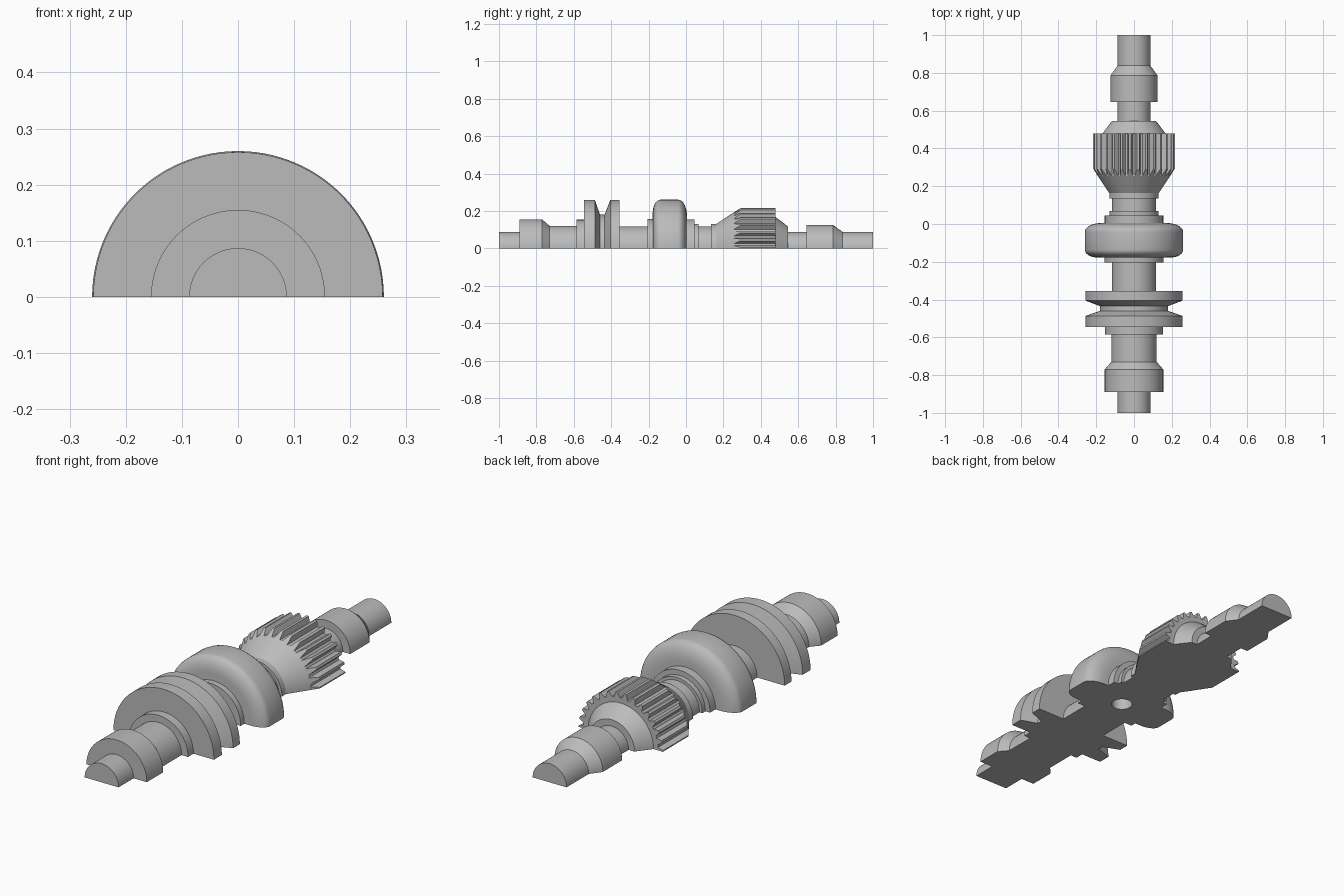
import bpy, bmesh
from math import pi, sin, cos
from mathutils import Vector

cube = bpy.data.objects.get("Cube")
if cube:
    bpy.data.objects.remove(cube, do_unlink=True)

steel = bpy.data.materials.new("grey_steel")
steel.use_nodes = True
GREY = (0.5, 0.5, 0.5, 1)
steel.diffuse_color = GREY
steel.node_tree.nodes["Principled BSDF"].inputs["Base Color"].default_value = GREY
SEGMENTS = 48


def half_turn(name, columns):
    """Solid half turning about y; columns is a list of (angle, [(y, radius), ...])."""
    bm = bmesh.new()
    grid = []
    start = end = None
    for angle, profile in columns:
        if start is None:
            start = bm.verts.new((0, profile[0][0], 0))
            end = bm.verts.new((0, profile[-1][0], 0))
        grid.append([bm.verts.new((r * cos(angle), y, r * sin(angle))) for y, r in profile])
    for a, b in zip(grid, grid[1:]):
        for i in range(len(a) - 1):
            bm.faces.new((a[i], a[i + 1], b[i + 1], b[i]))
        bm.faces.new((start, a[0], b[0]))
        bm.faces.new((end, b[-1], a[-1]))
    # flat cut face underneath
    bm.faces.new([start] + grid[-1] + [end] + grid[0][::-1])
    bmesh.ops.recalc_face_normals(bm, faces=bm.faces)
    mesh = bpy.data.meshes.new(name)
    bm.to_mesh(mesh)
    bm.free()
    obj = bpy.data.objects.new(name, mesh)
    bpy.context.collection.objects.link(obj)
    mesh.materials.append(steel)
    return obj


def smooth(obj):
    bpy.ops.object.select_all(action='DESELECT')
    bpy.context.view_layer.objects.active = obj
    obj.select_set(True)
    bpy.ops.object.shade_smooth_by_angle(angle=pi / 7)


def turned(name, *profile):
    angles = [pi * i / SEGMENTS for i in range(SEGMENTS + 1)]
    return half_turn(name, [(a, profile) for a in angles])


def arc(y0, r0, y1, r1, bulge_first, steps=7):
    """Quarter ellipse between two profile points."""
    points = []
    for i in range(steps + 1):
        t = pi / 2 * i / steps
        u, v = (1 - cos(t), sin(t)) if bulge_first else (sin(t), 1 - cos(t))
        points.append((y0 + (y1 - y0) * u, r0 + (r1 - r0) * v))
    return points


# Front end of the shaft
parts = [
    turned("front_stub", (-1, 0.087), (-0.89, 0.087)),
    turned("front_bearing_seat", (-0.89, 0.155), (-0.77, 0.155), (-0.73, 0.12)),
    turned("front_shaft", (-0.73, 0.12), (-0.585, 0.12)),
    turned("flange_collar", (-0.585, 0.153), (-0.545, 0.153)),
    # Double flange with a groove
    turned("grooved_flange", (-0.545, 0.258), (-0.487, 0.258), (-0.46, 0.18),
           (-0.435, 0.18), (-0.405, 0.258), (-0.355, 0.258)),
    turned("middle_shaft", (-0.355, 0.117), (-0.205, 0.117)),
    turned("wheel_collar", (-0.205, 0.157), (-0.178, 0.157)),
]

# Rounded wheel
wheel = turned("rounded_wheel", *arc(-0.178, 0.19, -0.137, 0.26, True),
               *arc(-0.042, 0.26, 0.005, 0.175, False))
parts.append(wheel)

# Stepped neck between wheel and gear
parts += [
    turned("neck_step_large", (0.005, 0.155), (0.045, 0.155)),
    turned("neck_step_small", (0.045, 0.131), (0.068, 0.131)),
    turned("neck", (0.068, 0.117), (0.135, 0.117)),
]

# Gear: the cone runs into the teeth, so each column stops at its own radius
TEETH, TIP, ROOT = 30, 0.216, 0.192
NECK, SLOPE = 0.131, 0.66
columns = []
for tooth in range(TEETH // 2):
    for offset, radius in ((0, TIP), (0.12, TIP), (0.36, ROOT), (0.64, ROOT), (0.88, TIP)):
        columns.append((tooth + offset, radius))
columns.append((TEETH // 2, TIP))
parts.append(half_turn("toothed_gear", [
    (2 * pi * t / TEETH, [(0.135, NECK), (0.163, NECK), (0.163 + (r - NECK) / SLOPE, r), (0.478, r)])
    for t, r in columns]))

# Rear end of the shaft
parts += [
    turned("gear_rear_cone", (0.478, 0.168), (0.545, 0.117)),
    turned("rear_shaft", (0.545, 0.087), (0.645, 0.087)),
    turned("rear_bearing_seat", (0.645, 0.124), (0.787, 0.124), (0.838, 0.087)),
    turned("rear_stub", (0.838, 0.087), (1, 0.087)),
]

# Blind round hole in the underside of the wheel
bpy.ops.mesh.primitive_cylinder_add(vertices=32, radius=0.046, depth=0.3, location=(0, -0.085, 0))
cutter = bpy.context.object
cutter.name = "hole_cutter"
cutter.data.materials.append(steel)
cutter.hide_render = True
hole = wheel.modifiers.new("hole", 'BOOLEAN')
hole.operation = 'DIFFERENCE'
hole.solver = 'EXACT'
hole.object = cutter
bpy.ops.object.select_all(action='DESELECT')
bpy.context.view_layer.objects.active = wheel
wheel.select_set(True)
bpy.ops.object.modifier_apply(modifier=hole.name)
bpy.data.objects.remove(cutter, do_unlink=True)

for part in parts:
    smooth(part)
